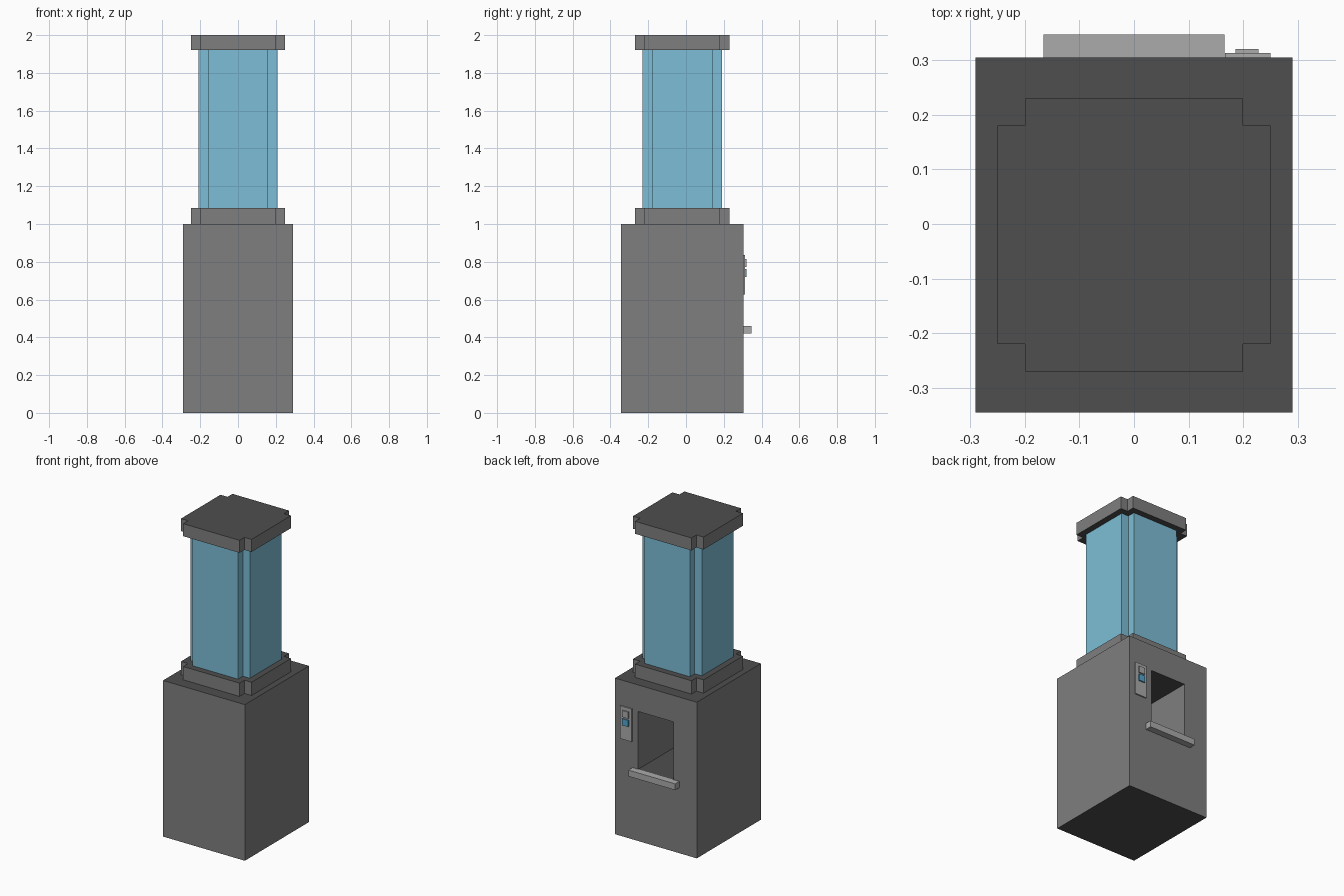
import bpy, bmesh
from mathutils import Vector

if "Cube" in bpy.data.objects:
    bpy.data.objects.remove(bpy.data.objects["Cube"])


def srgb(r, g, b):
    lin = [(c / 255 / 12.92 if c < 11 else ((c / 255 + 0.055) / 1.055) ** 2.4) for c in (r, g, b)]
    return (*lin, 1.0)


def material(name, *rgb):
    m = bpy.data.materials.new(name)
    m.diffuse_color = srgb(*rgb)
    m.use_nodes = True
    m.node_tree.nodes["Principled BSDF"].inputs["Base Color"].default_value = m.diffuse_color
    return m


GREY = material("mid_grey", 127, 127, 127)
DARK = material("dark_grey", 78, 78, 78)
LIGHT = material("light_grey", 171, 171, 171)
WATER = material("water_blue", 125, 190, 214)
BLUE = material("button_blue", 85, 165, 205)


def finish(name, bm, side, flat=None):
    """Make the object; horizontal faces take the second material."""
    bmesh.ops.recalc_face_normals(bm, faces=bm.faces[:])
    me = bpy.data.meshes.new(name)
    me.materials.append(side)
    if flat:
        me.materials.append(flat)
        for f in bm.faces:
            f.material_index = int(abs(f.normal.z) > 0.5)
    bm.to_mesh(me)
    bm.free()
    ob = bpy.data.objects.new(name, me)
    bpy.context.collection.objects.link(ob)
    return ob


def box_bm(x, y, z):
    bm = bmesh.new()
    bmesh.ops.create_cube(bm, size=1)
    for v in bm.verts:
        v.co = Vector([a[0] + (c + 0.5) * (a[1] - a[0]) for a, c in zip((x, y, z), v.co)])
    return bm


def notched_block(name, half, z0, z1, side, flat=None, notch=0.05, cy=-0.02):
    """Square prism with a square notch cut from every corner."""
    a, b = half, half - notch
    pts = [(b, a), (b, b), (a, b)]
    prof = []
    for sx, sy in ((1, 1), (1, -1), (-1, -1), (-1, 1)):
        corner = [(sx * px, sy * py) for px, py in pts]
        prof += corner if sx * sy > 0 else corner[::-1]
    bm = bmesh.new()
    face = bm.faces.new([bm.verts.new((px, py + cy, z0)) for px, py in prof])
    ext = bmesh.ops.extrude_face_region(bm, geom=[face], use_keep_orig=True)
    for v in ext["geom"]:
        if isinstance(v, bmesh.types.BMVert):
            v.co.z = z1
    return finish(name, bm, side, flat)


# Cabinet with a deep dispensing recess in the back
bm = box_bm((-0.29, 0.29), (-0.345, 0.305), (0, 1))
for co, no in (((-0.125, 0, 0), (1, 0, 0)), ((0.125, 0, 0), (1, 0, 0)),
               ((0, 0, 0.46), (0, 0, 1)), ((0, 0, 0.83), (0, 0, 1))):
    bmesh.ops.bisect_plane(bm, geom=bm.verts[:] + bm.edges[:] + bm.faces[:],
                           plane_co=co, plane_no=no)
opening = min(bm.faces, key=lambda f: (f.calc_center_median() - Vector((0, 0.305, 0.645))).length)
ext = bmesh.ops.extrude_face_region(bm, geom=[opening])
for v in ext["geom"]:
    if isinstance(v, bmesh.types.BMVert):
        v.co.y = -0.34
if opening.is_valid:
    bmesh.ops.delete(bm, geom=[opening], context="FACES_ONLY")
finish("cabinet", bm, GREY, DARK)

# Water tank between two notched collars
notched_block("lower_collar", 0.25, 1.0, 1.085, GREY, DARK)
notched_block("water_tank", 0.21, 1.085, 1.92, WATER)
notched_block("top_cap", 0.25, 1.92, 2.0, GREY, DARK)

# Drip ledge, control panel and buttons on the back
for name, x, y, z, mat in (
        ("drip_ledge", (-0.166, 0.166), (0.305, 0.347), (0.42, 0.46), LIGHT),
        ("control_panel", (0.167, 0.25), (0.305, 0.313), (0.627, 0.837), LIGHT),
        ("upper_button", (0.186, 0.228), (0.313, 0.321), (0.773, 0.815), LIGHT),
        ("lower_button", (0.186, 0.228), (0.313, 0.321), (0.72, 0.762), BLUE)):
    finish(name, box_bm(x, y, z), mat)
